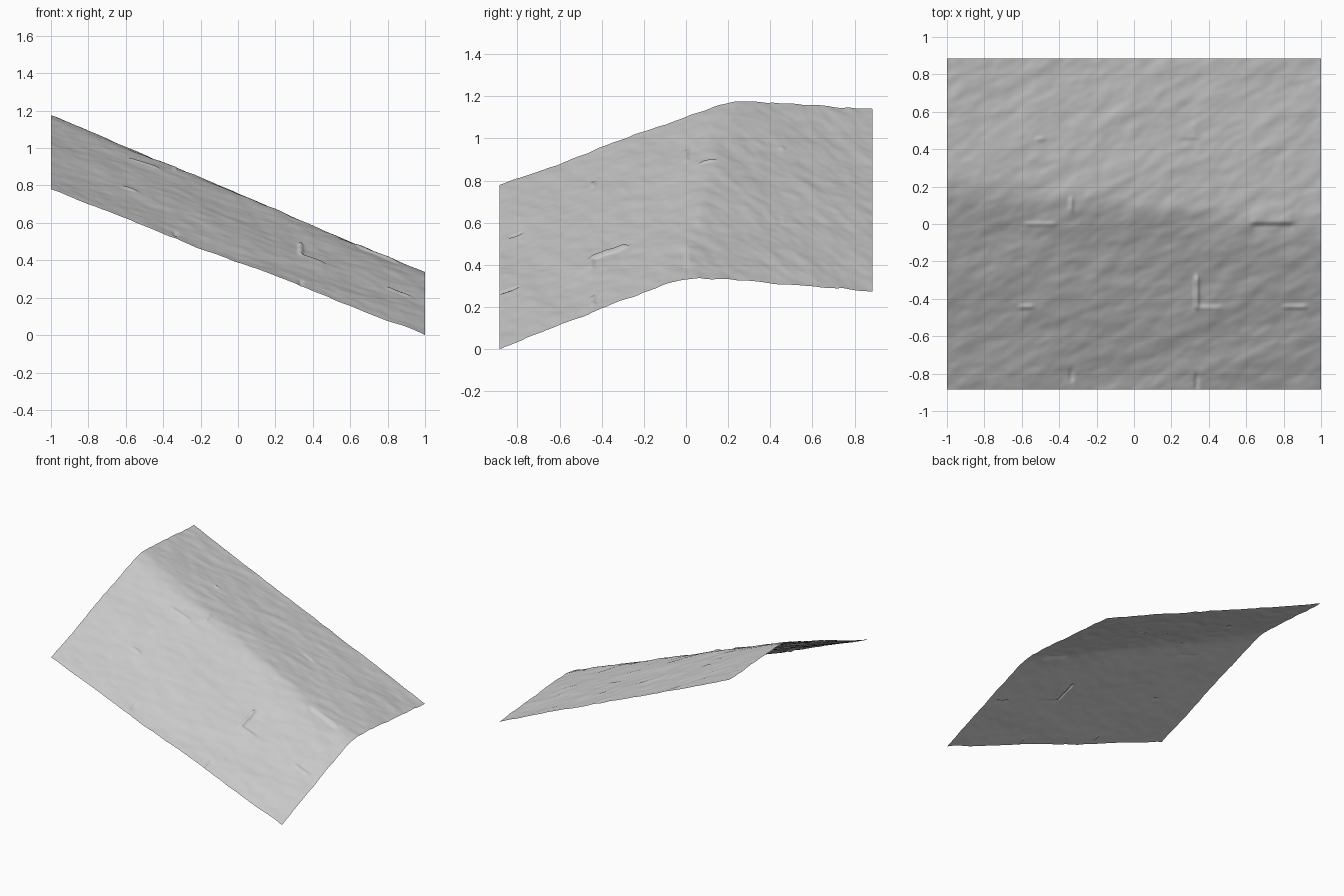
import bpy
import bmesh
import math
from mathutils import Vector, noise

cube = bpy.data.objects.get("Cube")
if cube:
    bpy.data.objects.remove(cube, do_unlink=True)

HALF_X, HALF_Y = 1.0, 0.885
COLS, ROWS = 190, 170

# Short flaws along the tile joints: axis, joint, start, end, step height, ridge height
FLAWS = [
    ("x", 0.0, 0.63, 0.85, 0.02, 0.0),
    ("x", 0.0, -0.58, -0.42, 0.0, 0.008),
    ("x", -0.443, 0.34, 0.46, -0.01, 0.006),
    ("x", -0.443, 0.80, 0.92, 0.0, 0.012),
    ("x", -0.443, -0.61, -0.54, 0.0, 0.012),
    ("x", 0.455, 0.25, 0.34, 0.01, 0.0),
    ("x", 0.455, -0.52, -0.48, 0.0, 0.01),
    ("y", 0.335, -0.45, -0.28, 0.0, 0.022),
    ("y", 0.335, -0.88, -0.80, 0.0, -0.012),
    ("y", -0.335, -0.84, -0.78, 0.0, -0.012),
    ("y", -0.335, 0.07, 0.14, 0.0, 0.012),
]


def fade(value, start, end, soft=0.012):
    """One between start and end, falling off smoothly outside."""
    return 0.5 * (math.tanh((value - start) / soft) - math.tanh((value - end) / soft))


def flaw_height(x, y):
    total = 0.0
    for axis, joint, start, end, step, ridge in FLAWS:
        along, across = (x, y - joint) if axis == "x" else (y, x - joint)
        if abs(across) > 0.15:
            continue
        side = math.tanh(across / 0.007) * math.exp(-abs(across) / 0.04)
        bump = math.exp(-(across / 0.009) ** 2)
        total += fade(along, start, end) * (0.5 * step * side + ridge * bump)
    return total


def ripples(x, y):
    """Streaky weathering that runs slightly diagonally."""
    u, v = 0.92 * x + 0.39 * y, 0.92 * y - 0.39 * x
    coarse = noise.noise(Vector((u * 2.5, v * 5, 0.3)))
    medium = noise.noise(Vector((u * 7, v * 15, 4.1)))
    fine = noise.noise(Vector((u * 16, v * 30, 8.7)))
    return 0.009 * coarse + 0.005 * medium + 0.002 * fine


def height(x, y):
    # Two tilted planes meeting at a softly rounded, slanting crest
    crest = 0.768 - 0.4175 * x
    s = y - (0.1 - 0.1 * x)
    front, back = 0.381 + 0.008 * x, -0.072 - 0.007 * x
    bend = math.sqrt(s * s + 0.003)
    return crest + 0.5 * (front + back) * s - 0.5 * (front - back) * bend + 0.008


# Hillside sheet
bm = bmesh.new()
bmesh.ops.create_grid(bm, x_segments=COLS, y_segments=ROWS, size=1.0)
for v in bm.verts:
    x, y = v.co.x * HALF_X, v.co.y * HALF_Y
    v.co = (x, y, height(x, y) + ripples(x, y) + flaw_height(x, y))
lowest = min(v.co.z for v in bm.verts)
bmesh.ops.translate(bm, verts=bm.verts, vec=(0, 0, -lowest))
for f in bm.faces:
    f.smooth = True

mesh = bpy.data.meshes.new("hillside")
bm.to_mesh(mesh)
bm.free()
hillside = bpy.data.objects.new("hillside", mesh)
bpy.context.collection.objects.link(hillside)

# Plain stone grey
stone = bpy.data.materials.new("stone_grey")
stone.use_nodes = True
colour = (0.6, 0.6, 0.6, 1.0)
stone.diffuse_color = colour
stone.node_tree.nodes["Principled BSDF"].inputs["Base Color"].default_value = colour
mesh.materials.append(stone)
